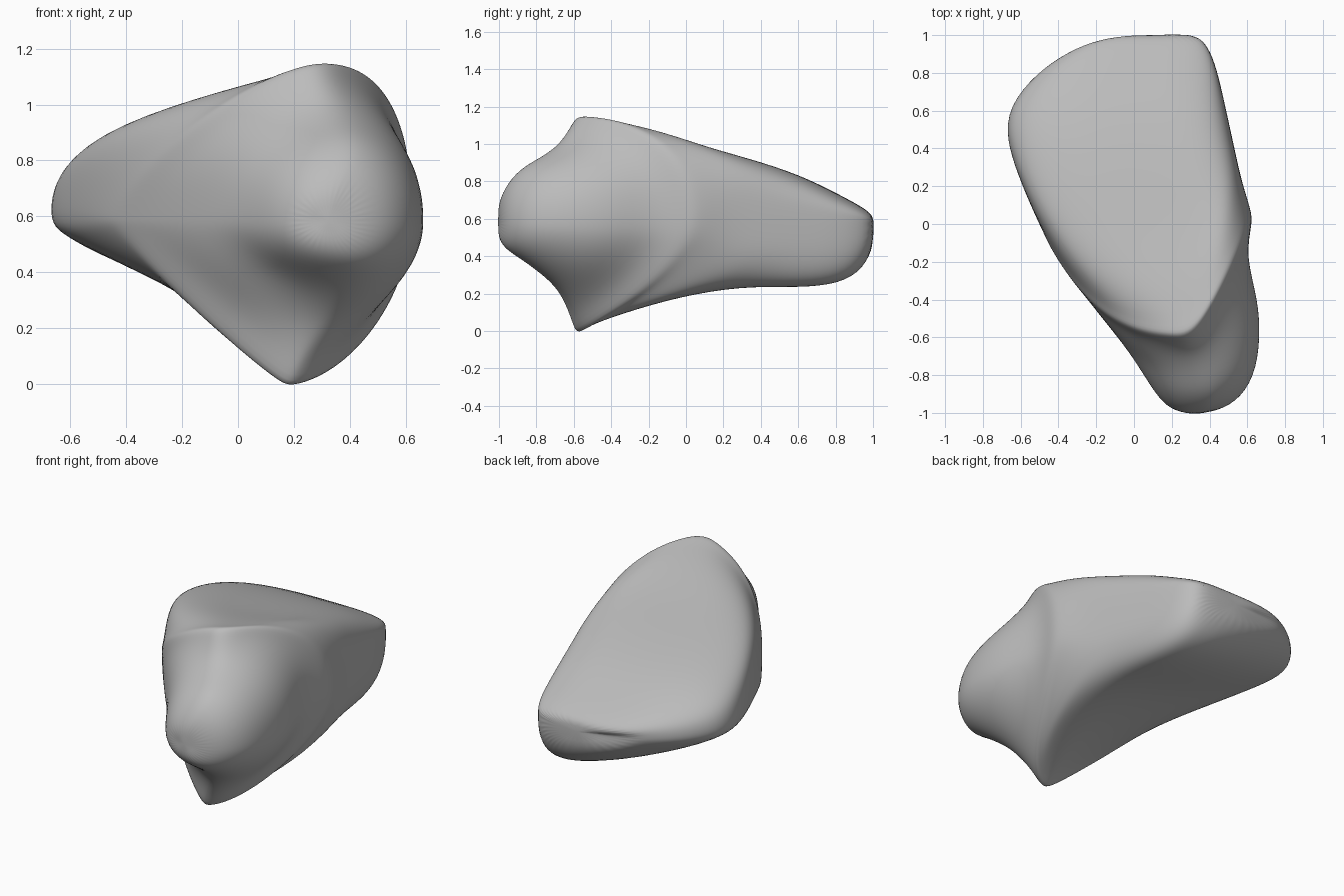
import bpy
import bmesh
import math

cube = bpy.data.objects.get("Cube")
if cube:
    bpy.data.objects.remove(cube, do_unlink=True)

SEGMENTS = 36
SIDE_HEIGHT = 0.58

# Corner fullness of each quarter: upper left, upper right, lower right, lower left
HEAD = (1, 1, 1, 1)
NECK = (0.9, 1.1, 1.3, 1)
COLLAR = (0.8, 1.4, 1.8, 1.15)
WAIST = (0.7, 1, 1.7, 0.8)
SLAB = (0.55, 0.68, 1.5, 0.6)
# How sharply each quarter sweeps back towards its side
SWEEP = (1, 4, 2.5, 2)

# Bowed sections from the rounded head to the broad rear:
# middle y, left (x, y), right (x, y), top (x, z), bottom (x, z), fullness
SECTIONS = [
    (-1.01, (0.40, -1.00), (0.24, -1.00), (0.33, 0.66), (0.33, 0.51), HEAD),
    (-0.97, (0.54, -0.95), (0.15, -0.95), (0.38, 0.77), (0.37, 0.44), HEAD),
    (-0.89, (0.64, -0.81), (0.07, -0.83), (0.40, 0.87), (0.39, 0.39), HEAD),
    (-0.78, (0.67, -0.61), (-0.03, -0.67), (0.37, 0.93), (0.37, 0.31), NECK),
    (-0.68, (0.66, -0.40), (-0.16, -0.51), (0.33, 1.0), (0.30, 0.22), NECK),
    (-0.62, (0.59, -0.16), (-0.33, -0.29), (0.30, 1.1), (0.21, 0.08), COLLAR),
    (-0.59, (0.63, 0.01), (-0.43, -0.15), (0.29, 1.16), (0.17, -0.03), COLLAR),
    (-0.54, (0.62, 0.08), (-0.47, -0.07), (0.29, 1.14), (0.18, 0.02), COLLAR),
    (-0.35, (0.58, 0.20), (-0.54, 0.08), (0.26, 1.1), (0.25, 0.09), WAIST),
    (-0.05, (0.55, 0.32), (-0.62, 0.27), (0.20, 1.01), (0.31, 0.18), SLAB),
    (0.30, (0.52, 0.46), (-0.68, 0.45), (0.07, 0.93), (0.32, 0.24), SLAB),
    (0.60, (0.48, 0.64), (-0.67, 0.62), (0, 0.84), (0.3, 0.23), SLAB),
    (0.82, (0.44, 0.82), (-0.52, 0.80), (0, 0.73), (0.25, 0.25), SLAB),
    (0.95, (0.39, 0.95), (-0.35, 0.91), (0.05, 0.66), (0.2, 0.33), SLAB),
    (1.01, (0.31, 1.02), (-0.25, 0.95), (0.12, 0.61), (0.16, 0.47), HEAD),
]


def ring(bm, section):
    """Closed section of four curved quarters, swept back or forward at its sides."""
    y, left, right, top, bottom, fullness = section
    verts = []
    for i in range(SEGMENTS):
        angle = math.tau * (i + 0.5) / SEGMENTS
        c, s = math.cos(angle), math.sin(angle)
        quarter = 4 * i // SEGMENTS
        power = fullness[quarter]
        side_x, side_y = left if c > 0 else right
        mid_x, end_z = top if s > 0 else bottom
        across, upward = abs(c) ** power, abs(s) ** power
        verts.append(bm.verts.new((
            mid_x + (side_x - mid_x) * across,
            y + (side_y - y) * abs(c) ** SWEEP[quarter],
            SIDE_HEIGHT + (end_z - SIDE_HEIGHT) * upward,
        )))
    return verts


# Lofted body with its head and flared collar
bm = bmesh.new()
rings = [ring(bm, section) for section in SECTIONS]
for a, b in zip(rings, rings[1:]):
    for i in range(SEGMENTS):
        j = (i + 1) % SEGMENTS
        bm.faces.new((a[i], a[j], b[j], b[i]))
bm.faces.new(rings[0])
bm.faces.new(rings[-1])
bmesh.ops.recalc_face_normals(bm, faces=bm.faces)
for face in bm.faces:
    face.smooth = True
mesh = bpy.data.meshes.new("stone_body")
bm.to_mesh(mesh)
bm.free()

body = bpy.data.objects.new("stone_body", mesh)
bpy.context.collection.objects.link(body)
subdivision = body.modifiers.new("rounding", "SUBSURF")
subdivision.levels = subdivision.render_levels = 2

# Plain grey surface
grey = bpy.data.materials.new("plain_grey")
grey.use_nodes = True
colour = (0.5, 0.5, 0.5, 1)
grey.diffuse_color = colour
grey.node_tree.nodes["Principled BSDF"].inputs["Base Color"].default_value = colour
mesh.materials.append(grey)
